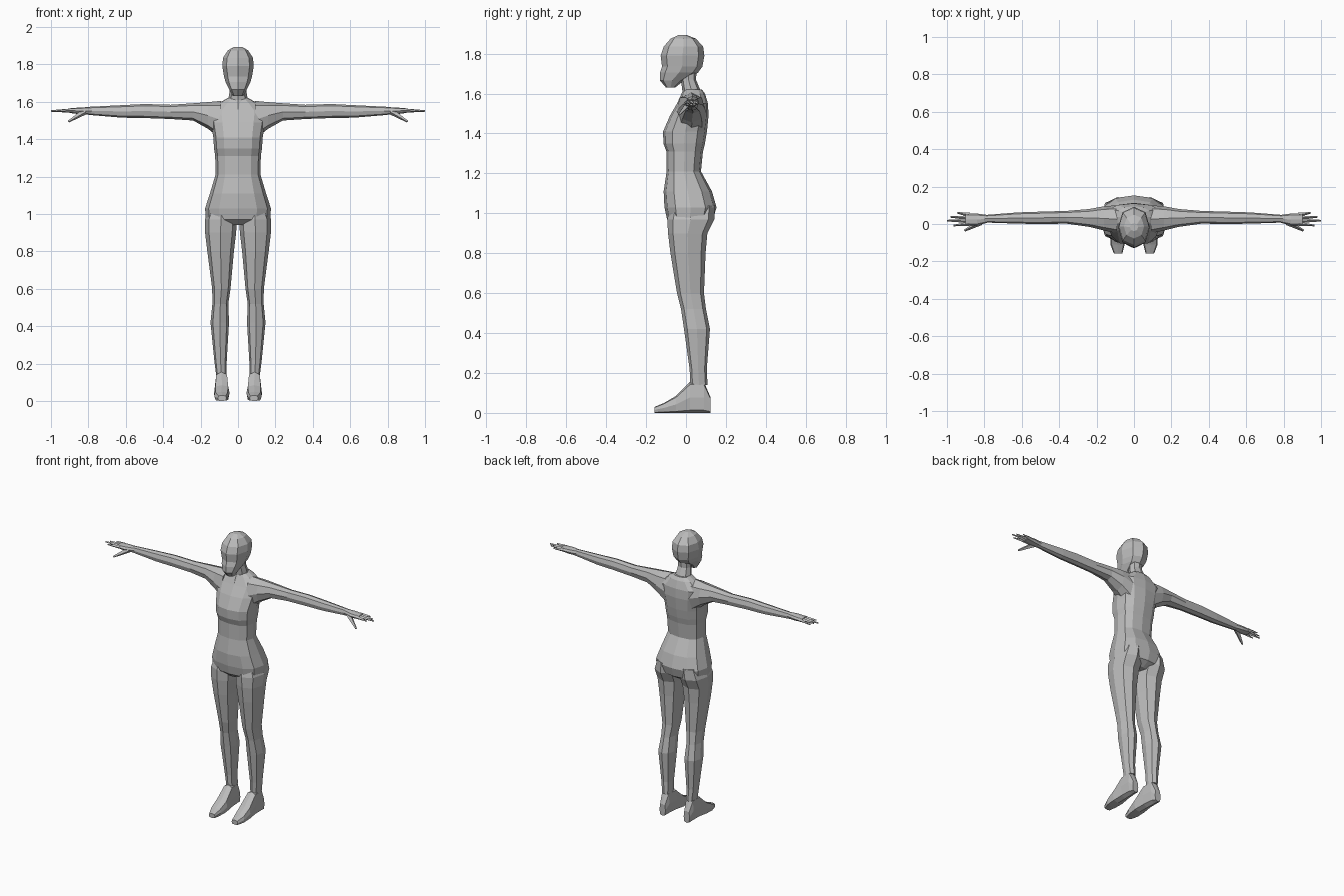
import bpy
import bmesh
from math import cos, sin, pi, copysign
from mathutils import Vector

default_cube = bpy.data.objects.get("Cube")
if default_cube:
    bpy.data.objects.remove(default_cube, do_unlink=True)

# One matte grey for the whole figure
grey = bpy.data.materials.new("plain_grey")
grey.use_nodes = True
colour = (.5, .5, .5, 1)
grey.diffuse_color = colour
grey.node_tree.nodes["Principled BSDF"].inputs["Base Color"].default_value = colour


def rounded(value, power):
    """Push a sine or cosine outwards for a squarer outline."""
    return copysign(abs(value) ** power, value) if abs(value) > 1e-6 else 0


def finish(name, bm):
    bmesh.ops.recalc_face_normals(bm, faces=bm.faces)
    mesh = bpy.data.meshes.new(name)
    bm.to_mesh(mesh)
    bm.free()
    mesh.materials.append(grey)
    part = bpy.data.objects.new(name, mesh)
    bpy.context.collection.objects.link(part)
    return part


def loft(name, rings, axis, sides=8, power=.85, side=1):
    """Skin flat faces over rings of (position, low_a, high_a, low_b, high_b).

    The a and b extents run along the two remaining axes in x, y, z order.
    """
    place = {
        "x": lambda p, a, b: (p, a, b),
        "y": lambda p, a, b: (a, p, b),
        "z": lambda p, a, b: (a, b, p),
    }[axis]
    bm = bmesh.new()
    loops = []
    for position, low_a, high_a, low_b, high_b in rings:
        loop = []
        for step in range(sides):
            angle = 2 * pi * step / sides
            a = (low_a + high_a + (high_a - low_a) * rounded(cos(angle), power)) / 2
            b = (low_b + high_b + (high_b - low_b) * rounded(sin(angle), power)) / 2
            x, y, z = place(position, a, b)
            loop.append(bm.verts.new((x * side, y, z)))
        loops.append(loop)
    for lower, upper in zip(loops, loops[1:]):
        for step in range(sides):
            after = (step + 1) % sides
            bm.faces.new((lower[step], lower[after], upper[after], upper[step]))
    bm.faces.new(loops[0])
    bm.faces.new(loops[-1])
    return finish(name, bm)


def symmetric_loft(name, rings, sides, power):
    """Loft upwards from rings of (height, half_width, front, back)."""
    full = [(z, -half, half, front, back) for z, half, front, back in rings]
    return loft(name, full, "z", sides, power)


def finger(name, start, end, radius, side):
    """Tapered four-sided spike from the palm to the fingertip."""
    start, end = Vector(start), Vector(end)
    start.x *= side
    end.x *= side
    direction = end - start
    bm = bmesh.new()
    bmesh.ops.create_cone(bm, cap_ends=True, segments=4, radius1=radius,
                          radius2=radius * .35, depth=direction.length)
    turn = direction.to_track_quat("Z", "Y").to_matrix().to_4x4()
    bm.transform(turn)
    bmesh.ops.translate(bm, verts=bm.verts, vec=(start + end) / 2)
    return finish(name, bm)


# Torso from the pelvis floor to the collar
symmetric_loft("torso", [
    (.94, .09, -.06, .09),
    (.97, .172, -.095, .135),
    (1.03, .176, -.108, .153),
    (1.11, .15, -.112, .13),
    (1.21, .12, -.097, .075),
    (1.31, .122, -.098, .085),
    (1.35, .128, -.113, .095),
    (1.41, .132, -.115, .105),
    (1.49, .145, -.08, .113),
    (1.55, .155, -.045, .11),
    (1.6, .09, -.02, .095),
    (1.62, .055, -.01, .08),
], 12, .8)

# Neck leaning forward into the skull
symmetric_loft("neck", [
    (1.55, .06, -.045, .09),
    (1.61, .052, -.018, .075),
    (1.67, .043, -.025, .05),
    (1.74, .042, -.04, .055),
], 8, .9)

# Head with a ridge down the middle of the face
symmetric_loft("head", [
    (1.63, .027, -.1, -.055),
    (1.665, .047, -.13, -.01),
    (1.705, .066, -.13, .06),
    (1.735, .075, -.12, .082),
    (1.79, .084, -.127, .092),
    (1.835, .08, -.112, .086),
    (1.875, .054, -.077, .05),
    (1.893, .022, -.038, .005),
], 8, .9)

leg_rings = [
    (.14, .062, .117, .022, .108),
    (.22, .06, .127, .018, .104),
    (.42, .048, .147, -.01, .12),
    (.52, .052, .137, -.025, .1),
    (.6, .04, .138, -.045, .09),
    (.8, .022, .164, -.078, .098),
    (.9, .01, .176, -.09, .107),
    (.97, .006, .177, -.094, .142),
    (1.04, .02, .15, -.08, .145),
]
foot_rings = [
    (-.157, .062, .108, 0, .03),
    (-.11, .05, .126, 0, .05),
    (-.05, .045, .128, 0, .085),
    (.02, .053, .122, 0, .155),
    (.09, .06, .12, 0, .155),
    (.122, .068, .112, 0, .08),
]
arm_rings = [
    (.09, -.05, .1, 1.4, 1.605),
    (.16, -.035, .095, 1.455, 1.598),
    (.24, -.015, .08, 1.5, 1.592),
    (.36, .002, .07, 1.508, 1.584),
    (.5, 0, .066, 1.513, 1.588),
    (.62, .002, .062, 1.515, 1.582),
    (.8, .008, .048, 1.53, 1.573),
]
hand_rings = [
    (.78, .008, .048, 1.532, 1.572),
    (.84, -.008, .056, 1.533, 1.57),
    (.9, -.008, .058, 1.54, 1.565),
]

# Limbs, repeated for the model's left and right
for label, side in (("left", 1), ("right", -1)):
    loft(label + "_leg", leg_rings, "z", side=side)
    loft(label + "_foot", foot_rings, "y", power=.55, side=side)
    loft(label + "_arm", arm_rings, "x", side=side)
    loft(label + "_hand", hand_rings, "x", side=side)
    # Fingers fan out from the knuckles, the thumb points forward and down
    fingertips = {
        "index": (.965, -.008),
        "middle": (1, .018),
        "ring": (.98, .038),
        "little": (.945, .06),
    }
    for number, (digit, (reach, y)) in enumerate(fingertips.items()):
        knuckle = (.88, .001 + .016 * number, 1.553)
        finger(f"{label}_{digit}_finger", knuckle, (reach, y, 1.551), .012, side)
    finger(label + "_thumb", (.82, .01, 1.547), (.905, -.035, 1.495), .017, side)
